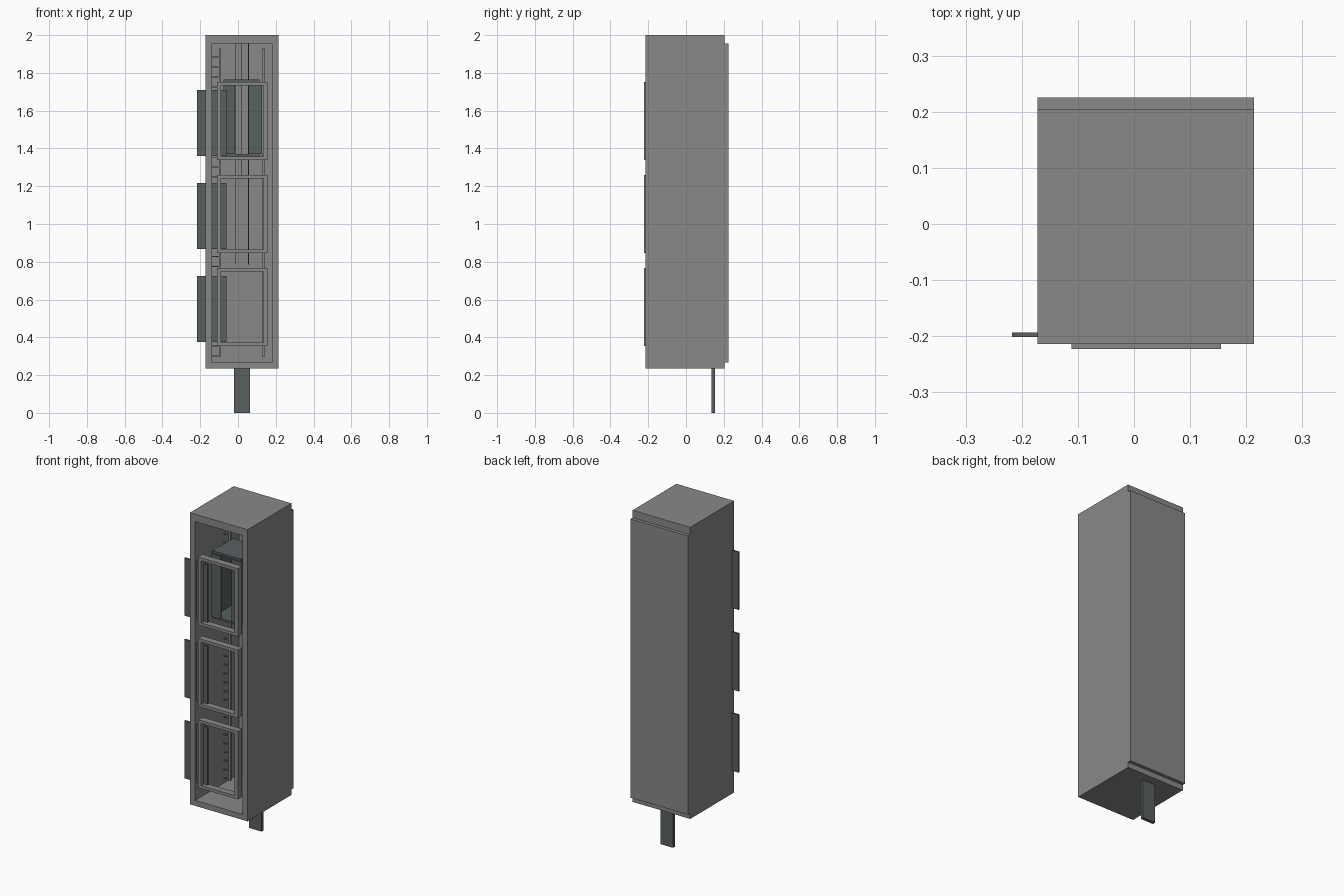
import bpy

if "Cube" in bpy.data.objects:
    bpy.data.objects.remove(bpy.data.objects["Cube"])


def material(name, rgb):
    m = bpy.data.materials.new(name)
    m.diffuse_color = (*rgb, 1)
    m.use_nodes = True
    m.node_tree.nodes["Principled BSDF"].inputs["Base Color"].default_value = m.diffuse_color
    return m


concrete = material("concrete_grey", (0.25, 0.25, 0.24))
steel = material("dark_steel", (0.10, 0.115, 0.12))


def box(name, x, y, z, mat):
    """Box from (min, max) ranges on each axis."""
    bpy.ops.mesh.primitive_cube_add(size=1, location=[sum(r) / 2 for r in (x, y, z)])
    ob = bpy.context.object
    ob.name = name
    ob.scale = [r[1] - r[0] for r in (x, y, z)]
    bpy.ops.object.transform_apply(location=False, rotation=False, scale=True)
    ob.data.materials.append(mat)
    return ob


# Shaft shell
X0, X1, Y0, Y1 = -0.172, 0.214, -0.214, 0.205
T = 0.035
box("shaft_floor", (X0, X1), (Y0, Y1), (0.235, 0.268), concrete)
box("shaft_left_wall", (X0, X0 + T), (Y0, Y1), (0.268, 1.955), concrete)
box("shaft_right_wall", (X1 - T, X1), (Y0, Y1), (0.268, 1.955), concrete)
box("shaft_back_wall", (X0, X1), (Y1, 0.225), (0.268, 1.955), concrete)
box("shaft_roof", (X0, X1), (Y0, Y1), (1.955, 2.0), concrete)

# Landing frames with sliding doors that pass through the left wall
for i, z in enumerate((0.355, 0.847, 1.34)):
    top = z + 0.412
    fy = (-0.223, -0.182)
    box(f"frame_left_{i}", (-0.111, -0.09), fy, (z, top), concrete)
    box(f"frame_right_{i}", (0.134, 0.155), fy, (z, top), concrete)
    box(f"frame_sill_{i}", (-0.09, 0.134), fy, (z, z + 0.018), concrete)
    box(f"frame_head_{i}", (-0.09, 0.134), fy, (top - 0.018, top), concrete)
    box(f"sliding_door_{i}", (-0.217, -0.062), (-0.201, -0.193),
        (z + 0.02, z + 0.37), steel)

# Guide rails and wall brackets
for side, x in (("left", -0.095), ("right", 0.134)):
    box(f"guide_rail_{side}", (x - 0.006, x + 0.006), (0.055, 0.067), (0.295, 1.93), concrete)
for i in range(31):
    z = 0.30 + i * 0.0528
    box(f"rail_bracket_{i}", (X0 + T, -0.1), (0.058, 0.064), (z - 0.003, z + 0.003), concrete)

# Lift cabin with half-open doors
CX, CY = (-0.078, 0.115), (-0.135, 0.06)
box("cabin_floor", CX, CY, (1.358, 1.37), steel)
box("cabin_roof", CX, CY, (1.752, 1.765), steel)
box("cabin_left_wall", (CX[0], CX[0] + 0.008), CY, (1.37, 1.752), steel)
box("cabin_right_wall", (CX[1] - 0.008, CX[1]), CY, (1.37, 1.752), steel)
box("cabin_door_left", (CX[0], -0.015), (-0.143, -0.135), (1.37, 1.752), steel)
box("cabin_door_right", (0.055, 0.128), (-0.143, -0.135), (1.37, 1.752), steel)

# Hoist cables and counterweight
for name, x, y, z in (("left", -0.015, 0.144, 0.785), ("right", 0.055, 0.144, 0.785),
                      ("middle", 0.02, 0.064, 1.235)):
    box(f"cable_{name}", (x - 0.002, x + 0.002), (y - 0.002, y + 0.002), (z, 1.955), steel)
box("counterweight", (-0.021, 0.064), (0.134, 0.153), (0.0, 0.25), steel)
